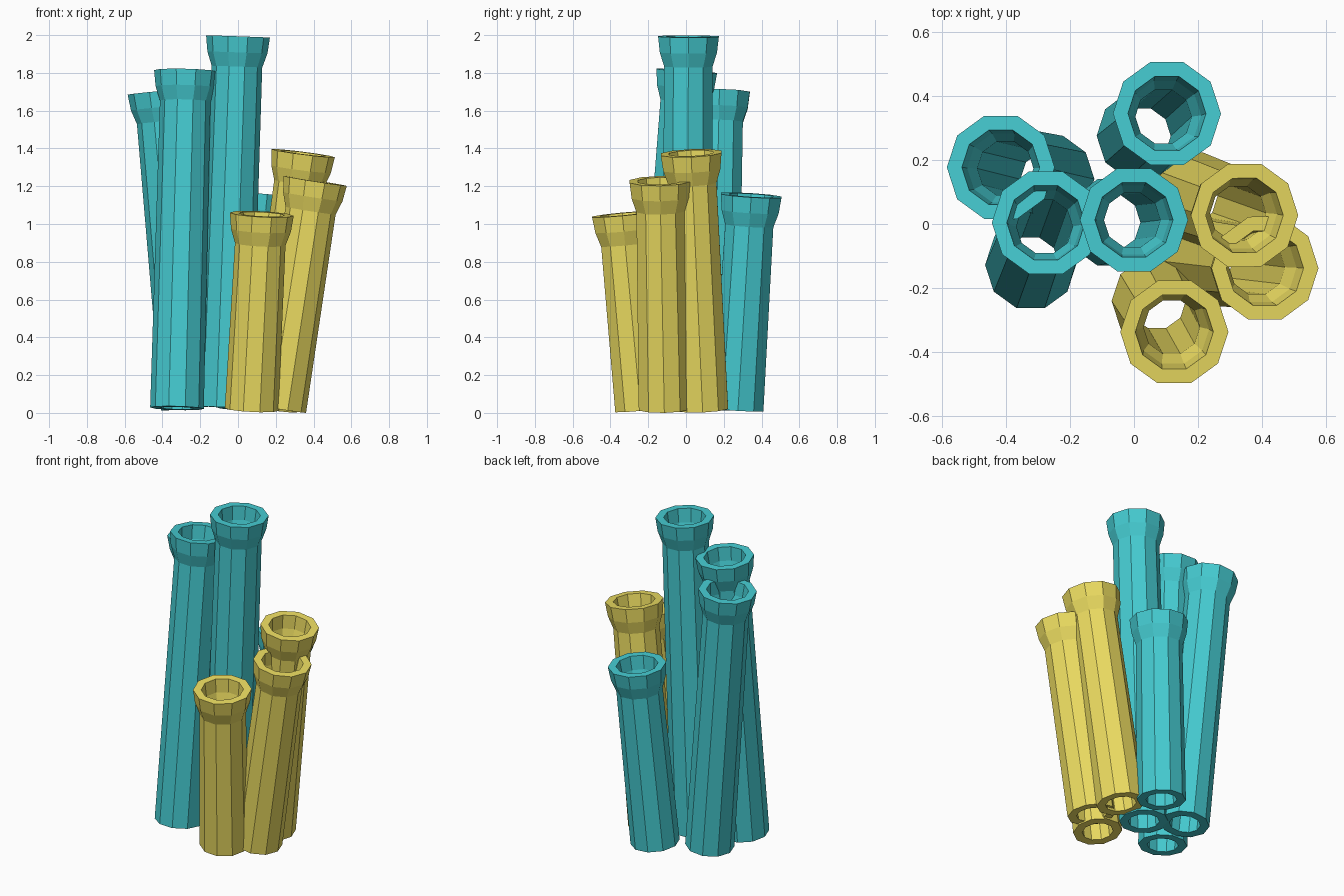
import bpy, bmesh, math
from mathutils import Vector

if "Cube" in bpy.data.objects:
    bpy.data.objects.remove(bpy.data.objects["Cube"])

SIDES = 10


def material(name, rgb):
    m = bpy.data.materials.new(name)
    m.diffuse_color = (*rgb, 1)
    m.use_nodes = True
    m.node_tree.nodes["Principled BSDF"].inputs["Base Color"].default_value = m.diffuse_color
    return m


teal = material("teal", (0.06, 0.60, 0.64))
yellow = material("yellow", (0.84, 0.72, 0.12))


def tube(name, base, top, mat):
    """Open hollow tube with a flared lip, lathed along the base-top axis."""
    base, top = Vector(base), Vector(top)
    axis = top - base
    length = axis.length
    rot = Vector((0, 0, 1)).rotation_difference(axis)
    # closed wall section (radius, height): outside going up, inside going down
    profile = [(0.142, 0), (0.134, length - 0.16), (0.159, length - 0.085),
               (0.169, length), (0.122, length), (0.113, length - 0.085),
               (0.088, length - 0.16), (0.090, 0)]
    bm = bmesh.new()
    rings = []
    for r, h in profile:
        ring = []
        for i in range(SIDES):
            a = math.tau * i / SIDES
            p = Vector((r * math.cos(a), r * math.sin(a), h))
            ring.append(bm.verts.new(base + rot @ p))
        rings.append(ring)
    for k, lo in enumerate(rings):
        hi = rings[(k + 1) % len(rings)]
        for i in range(SIDES):
            j = (i + 1) % SIDES
            bm.faces.new((lo[i], lo[j], hi[j], hi[i]))
    bmesh.ops.recalc_face_normals(bm, faces=bm.faces)
    me = bpy.data.meshes.new(name)
    bm.to_mesh(me)
    bm.free()
    me.materials.append(mat)
    bpy.context.collection.objects.link(bpy.data.objects.new(name, me))


# Tall teal cluster
tube("tube_centre", (-0.07, 0.005, 0.03), (0.0, 0.013, 1.993), teal)
tube("tube_left_back", (-0.265, 0.14, 0.025), (-0.416, 0.177, 1.70), teal)
tube("tube_left_front", (-0.323, -0.128, 0.025), (-0.275, 0.004, 1.81), teal)
tube("tube_back", (0.025, 0.275, 0.02), (0.103, 0.345, 1.152), teal)
# Short yellow cluster
tube("tube_right_back", (0.172, 0.088, 0.02), (0.345, 0.027, 1.375), yellow)
tube("tube_right_front", (0.22, -0.115, 0.022), (0.409, -0.138, 1.228), yellow)
tube("tube_front", (0.072, -0.24, 0.018), (0.126, -0.337, 1.052), yellow)
